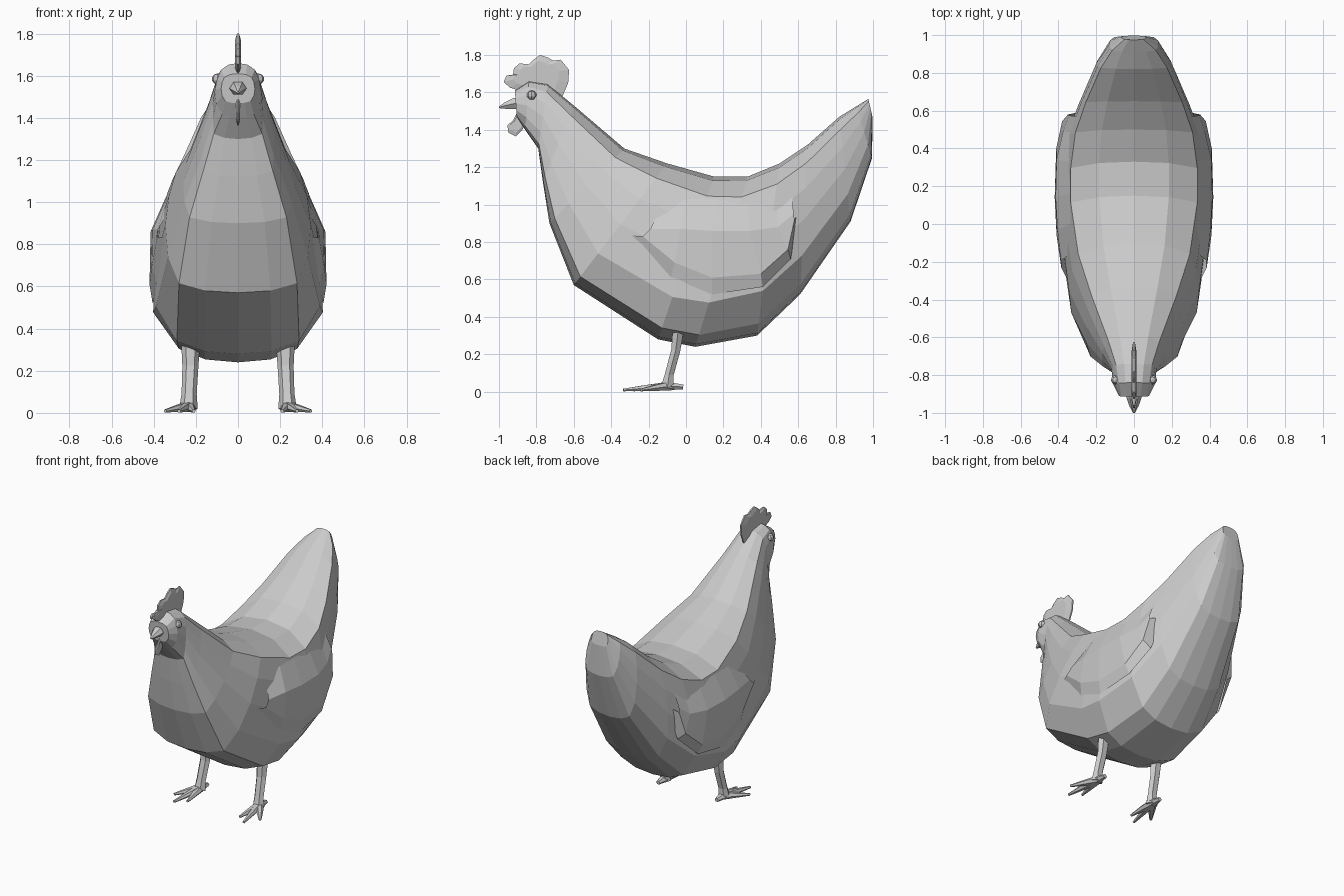
import bpy, bmesh, math
from mathutils import Vector

if "Cube" in bpy.data.objects:
    bpy.data.objects.remove(bpy.data.objects["Cube"])

grey = bpy.data.materials.new("plain grey")
grey.diffuse_color = (0.6, 0.6, 0.6, 1)
grey.use_nodes = True
grey.node_tree.nodes["Principled BSDF"].inputs["Base Color"].default_value = grey.diffuse_color


def finish(name, bm):
    bmesh.ops.recalc_face_normals(bm, faces=bm.faces)
    me = bpy.data.meshes.new(name)
    bm.to_mesh(me)
    bm.free()
    me.materials.append(grey)
    ob = bpy.data.objects.new(name, me)
    bpy.context.collection.objects.link(ob)
    return ob


def loft(bm, rings, closed=True):
    """Skin a list of equal-length point rings, capping both ends if closed."""
    vs = [[bm.verts.new(p) for p in r] for r in rings]
    n = len(vs[0])
    for a, b in zip(vs, vs[1:]):
        for i in range(n if closed else n - 1):
            j = (i + 1) % n
            bm.faces.new((a[i], a[j], b[j], b[i]))
    if closed:
        bm.faces.new(vs[0])
        bm.faces.new(vs[-1])


def tube(bm, path, sides=6):
    """Tapered tube through (point, radius across, radius vertical/along)."""
    pts = [Vector(p[0]) for p in path]
    axis = (pts[-1] - pts[0]).normalized()
    ref = Vector((0, 1, 0)) if abs(axis.z) > 0.7 else Vector((0, 0, 1))
    side = axis.cross(ref).normalized()
    up = side.cross(axis)
    angs = [2 * math.pi * i / sides for i in range(sides)]
    loft(bm, [[p + side * math.cos(a) * r[1] + up * math.sin(a) * r[2] for a in angs]
              for p, r in zip(pts, path)])


# body: fan of sections from head to tail
# top y, top z, bottom y, bottom z, back crease x, widest x, lower crease x, lower fullness
sections = [
    (-.915, 1.61, -.905, 1.47, .065, .08, .06, .8),
    (-.84, 1.66, -.86, 1.40, .08, .11, .075, .8),
    (-.74, 1.645, -.79, 1.30, .095, .12, .115, .8),
    (-.60, 1.53, -.765, 1.12, .135, .17, .165, .8),
    (-.33, 1.30, -.73, .90, .225, .26, .23, .8),
    (-.10, 1.22, -.60, .57, .295, .345, .28, .8),
    (.15, 1.15, -.15, .28, .335, .39, .29, 1.0),
    (.33, 1.15, .05, .24, .335, .40, .28, 1.02),
    (.50, 1.22, .38, .30, .31, .365, .25, 1.0),
    (.65, 1.32, .61, .52, .255, .295, .21, .9),
    (.82, 1.47, .88, .91, .175, .20, .16, .85),
    (.91, 1.525, .995, 1.25, .115, .13, .105, .85),
    (.975, 1.565, .997, 1.47, .05, .065, .055, .85),
]


def section_ring(ty, tz, by, bz, c1, w, c2, k):
    prof = [(0, 0), (c1 * .55, .025), (c1, .12), (c1 + (w - c1) * .65, .29), (w, .5),
            (c2 + (w - c2) * k, .74), (c2, .93), (c2 * .55, .985), ]
    half = [(x, ty + (by - ty) * t, tz + (bz - tz) * t) for x, t in prof] + [(0, by, bz)]
    return half + [(-x, y, z) for x, y, z in half[-2:0:-1]]


bm = bmesh.new()
loft(bm, [section_ring(*s) for s in sections])
finish("body", bm)

# wings: raised panels with a bevelled lower and rear edge
rim = [(-.33, .84), (-.08, .61), (.14, .52), (.41, .56), (.56, .71), (.60, .95)]
edge = [(-.23, .83), (-.06, .69), (.14, .61), (.40, .63), (.545, .76), (.58, .92)]
mid = [(-.19, .87), (-.03, .87), (.14, .86), (.34, .86), (.49, .88), (.575, .95)]
top = [(-.14, .98), (0, 1.03), (.16, 1.03), (.33, 1.02), (.48, 1.05), (.565, 1.10)]
rim_x = [.335, .385, .405, .385, .325, .25]
edge_x = [.385, .41, .42, .412, .38, .35]
mid_x = [.38, .405, .415, .41, .375, .345]
top_x = [.315, .335, .34, .335, .305, .28]
for s, side in ((-1, "left"), (1, "right")):
    bm = bmesh.new()
    loft(bm, [[(s * x, y, z) for x, (y, z) in zip(xs, row)] for xs, row in
              ((rim_x, rim), (edge_x, edge), (mid_x, mid), (top_x, top))], closed=False)
    finish(side + "_wing", bm)


def plate(name, outline, half):
    """Thin upright plate on the centre plane, thinned towards its outline."""
    cy = sum(p[0] for p in outline) / len(outline)
    cz = sum(p[1] for p in outline) / len(outline)
    bm = bmesh.new()
    rings = []
    for x, k in ((-half, .7), (-half * .35, 1), (half * .35, 1), (half, .7)):
        rings.append([(x, cy + (y - cy) * k, cz + (z - cz) * k) for y, z in outline])
    loft(bm, rings)
    finish(name, bm)


# comb and wattle
plate("comb", [(-.89, 1.61), (-.94, 1.625), (-.975, 1.655), (-.96, 1.69), (-.925, 1.695),
               (-.92, 1.73), (-.89, 1.755), (-.84, 1.75), (-.815, 1.775), (-.78, 1.80),
               (-.735, 1.785), (-.71, 1.77), (-.67, 1.775), (-.625, 1.72), (-.63, 1.65),
               (-.66, 1.58), (-.74, 1.61), (-.82, 1.63)], .014)
plate("wattle", [(-.90, 1.50), (-.925, 1.45), (-.955, 1.425), (-.95, 1.385), (-.91, 1.365),
                 (-.875, 1.40), (-.85, 1.45), (-.86, 1.50)], .009)

# beak
bm = bmesh.new()
tube(bm, [((0, -.87, 1.54), .045, .04), ((0, -.92, 1.54), .04, .034),
          ((0, -.965, 1.53), .024, .021), ((0, -1.0, 1.52), .005, .005)])
finish("beak", bm)

for s, side in ((-1, "left"), (1, "right")):
    # eye
    bm = bmesh.new()
    bmesh.ops.create_uvsphere(bm, u_segments=8, v_segments=5, radius=.026)
    bmesh.ops.translate(bm, verts=bm.verts, vec=(s * .098, -.825, 1.585))
    finish(side + "_eye", bm)
    # leg
    bm = bmesh.new()
    tube(bm, [((s * .225, -.04, .34), .045, .035), ((s * .226, -.055, .22), .038, .028),
              ((s * .232, -.09, .09), .036, .027), ((s * .235, -.10, .02), .044, .04)])
    finish(side + "_leg", bm)
    # three front toes and a short back toe
    bm = bmesh.new()
    for x, y in ((.21, -.28), (.28, -.335), (.345, -.24)):
        a = Vector((s * .235, -.09, .03))
        b = Vector((s * x, y, .009))
        m = a.lerp(b, .5)
        m.z = .02
        tube(bm, [(a, .032, .027), (m, .022, .018), (b, .009, .008)])
    tube(bm, [((s * .235, -.09, .03), .035, .025), ((s * .235, -.015, .025), .015, .014)])
    finish(side + "_foot", bm)
